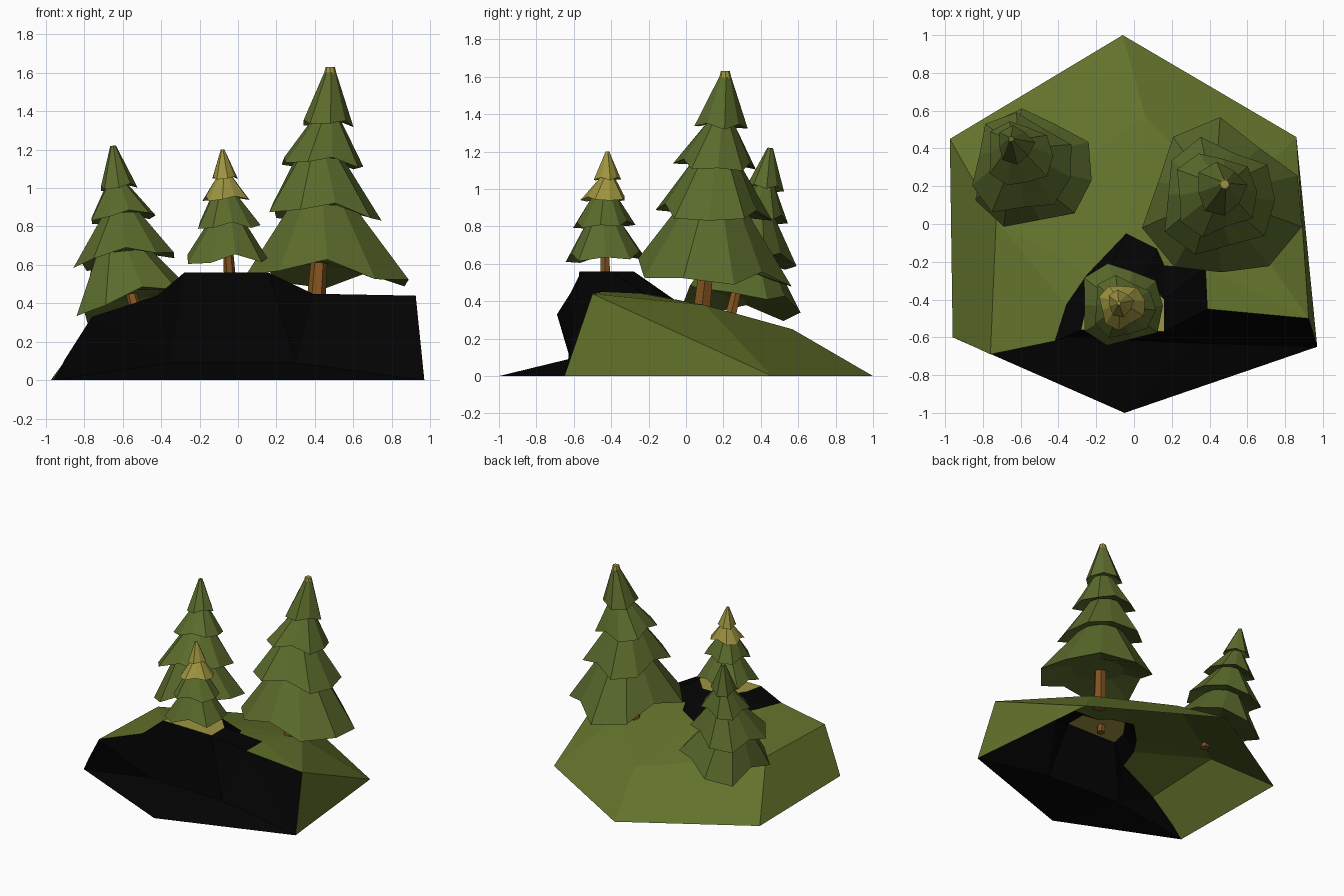
import bpy, bmesh, math, random
from mathutils import Vector

if "Cube" in bpy.data.objects:
    bpy.data.objects.remove(bpy.data.objects["Cube"])

random.seed(7)


def material(name, rgb):
    m = bpy.data.materials.new(name)
    m.diffuse_color = (*rgb, 1)
    m.use_nodes = True
    m.node_tree.nodes["Principled BSDF"].inputs["Base Color"].default_value = m.diffuse_color
    return m


GRASS = material("grass green", (0.122, 0.168, 0.024))
LEAF = material("pine green", (0.103, 0.146, 0.025))
GOLD = material("golden yellow", (0.34, 0.295, 0.05))
BARK = material("bark brown", (0.22, 0.088, 0.015))
ROCK = material("rock black", (0.001, 0.001, 0.001))


def finish(name, bm, mats):
    me = bpy.data.meshes.new(name)
    bm.to_mesh(me)
    bm.free()
    for m in mats:
        me.materials.append(m)
    ob = bpy.data.objects.new(name, me)
    bpy.context.collection.objects.link(ob)
    return ob


# Hill: an open-bottomed shell of named corner points
P = {
    # outline on the floor
    "S": (-.05, -1, 0), "A": (-.96, -.6, 0), "F": (.97, -.65, 0),
    "E": (.86, .46, 0), "N": (-.06, 1, 0), "W": (-.975, .45, 0),
    # cliff foot and cliff top
    "c1": (-.35, -.6, .09), "c2": (.3, -.63, .09), "c0": (-.9, -.625, .11),
    "t0": (-.76, -.69, .33), "t1": (-.42, -.62, .44), "t2": (.925, -.5, .44),
    # knoll top
    "k1": (-.28, -.56, .56), "k2": (.16, -.57, .56), "k3": (.16, -.4, .56),
    "k4": (.05, -.28, .56), "k5": (-.15, -.28, .56), "k6": (-.25, -.42, .56),
    # border between rock and grass
    "r1": (-.36, -.43, .45), "r2": (-.25, -.27, .44), "r3": (-.04, -.05, .4),
    "r4": (.12, -.13, .42), "r5": (.16, -.22, .44), "r6": (.38, -.23, .44),
    "r7": (.39, -.45, .45),
    # grass corners
    "p": (.06, .57, .25), "m": (.5, .1, .38), "v": (-.73, .02, .33),
}
FACES = [
    # grass
    "F E t2,E m t2,E N p m,N W v p,W A c0 t0 v,t0 t1 r1 v,v r1 r2,v r2 r3,"
    "v r3 p,p r3 m,r3 r4 m,r4 r5 m,r5 r6 m,r6 t2 m,r6 r7 t2",
    # rock
    "A S c1,S c2 c1,S F c2,A c1 c0,c0 c1 t0,c1 t1 t0,c1 k1 t1,c1 c2 k2 k1,"
    "c2 r7 k2,c2 F r7,F t2 r7,t1 k1 k6 r1,r1 k6 k5 r2,r2 k5 r3,k5 k4 r3,"
    "k4 r4 r3,k4 r5 r4,k4 k3 r5,k3 r6 r5,k3 r7 r6,k3 k2 r7",
    # knoll top
    "k1 k2 k3 k4 k5 k6",
]
bm = bmesh.new()
vert = {k: bm.verts.new(co) for k, co in P.items()}
for index, group in enumerate(FACES):
    for names in group.split(","):
        f = bm.faces.new([vert[n] for n in names.split()])
        f.material_index = index
bmesh.ops.recalc_face_normals(bm, faces=bm.faces)
bm.faces.ensure_lookup_table()
if bm.faces[-1].normal.z < 0:
    bmesh.ops.reverse_faces(bm, faces=bm.faces)
finish("hill", bm, [GRASS, ROCK, GOLD])


def loft(name, rings, mat):
    """Closed solid through a list of equal-length rings."""
    bm = bmesh.new()
    rows = [[bm.verts.new(v) for v in r] for r in rings]
    n = len(rows[0])
    for a, b in zip(rows, rows[1:]):
        for i in range(n):
            j = (i + 1) % n
            bm.faces.new((a[i], a[j], b[j], b[i]))
    bm.faces.new(rows[0][::-1])
    bm.faces.new(rows[-1])
    bmesh.ops.recalc_face_normals(bm, faces=bm.faces)
    return finish(name, bm, [mat])


def ring(c, r, n, turn=0, tilt=(0, 0)):
    out = []
    for i in range(n):
        a = turn + 2 * math.pi * i / n
        x, y = r * math.cos(a), r * math.sin(a)
        out.append(Vector(c) + Vector((x, y, tilt[0] * x + tilt[1] * y)))
    return out


def tier(name, c, r, top, r_top, tilt, mat, n=10):
    """Leaf skirt with a ragged rim and a hollow underside."""
    turn = random.uniform(0, 1)
    c, top = Vector(c), Vector(top)
    rim = []
    for i, v in enumerate(ring(c, r, n, turn, tilt)):
        notch = i % 3 == 1
        k = (0.82 if notch else 1) * random.uniform(0.97, 1.07)
        w = c + (v - c) * k
        w.z += r * (0.15 if notch else random.uniform(-0.06, 0.03))
        rim.append(w)
    inner = ring(c.lerp(top, 0.2), r * 0.45, n, turn, tilt)
    upper = ring(top, r_top, n, turn, (tilt[0] * .5, tilt[1] * .5))
    loft(name, [inner, rim, upper], mat)


def tree(name, foot, r_trunk, tiers, tip, r_tip, tilt, golden=0):
    """tiers: (x, y, z, radius) from bottom to top."""
    loft(name + "_trunk", [ring(foot, r_trunk, 6),
                           ring(tiers[1][:3], r_trunk * .7, 6)], BARK)
    for i, (x, y, z, r) in enumerate(tiers):
        last = i == len(tiers) - 1
        if last:
            top, r_top = tip, r_tip
        else:
            nx, ny, nz, nr = tiers[i + 1]
            top, r_top = (nx, ny, nz + nr * .15), nr * .55
        k = 1 - i * .2
        gold = i >= len(tiers) - golden
        tier(f"{name}_tier_{i + 1}", (x, y, z), r, top, r_top,
             (tilt[0] * k, tilt[1] * k), GOLD if gold else LEAF,
             8 if last else 10)


# Large tree on the right, with a golden tip
tree("large_tree", (.40, .08, .32), .052,
     [(.46, .12, .53, .435), (.44, .14, .86, .315),
      (.425, .16, 1.12, .225), (.46, .185, 1.33, .14)],
     (.48, .21, 1.6), .032, (-.07, -.09))
loft("large_tree_tip", [ring((.48, .21, 1.59), .034, 8),
                        ring((.48, .21, 1.63), .024, 8)], GOLD)

# Medium tree leaning at the back left
tree("medium_tree", (-.5, .22, .25), .036,
     [(-.54, .28, .39, .325), (-.6, .31, .62, .275),
      (-.61, .37, .84, .18), (-.63, .42, 1.0, .105)],
     (-.65, .45, 1.22), .015, (.2, -.15))

# Small tree on the knoll, its top two tiers golden
tree("small_tree", (-.04, -.43, .5), .032,
     [(-.07, -.43, .625, .23), (-.06, -.44, .80, .17),
      (-.07, -.435, .94, .125), (-.07, -.42, 1.05, .072)],
     (-.08, -.42, 1.2), .01, (.02, .03), golden=2)
